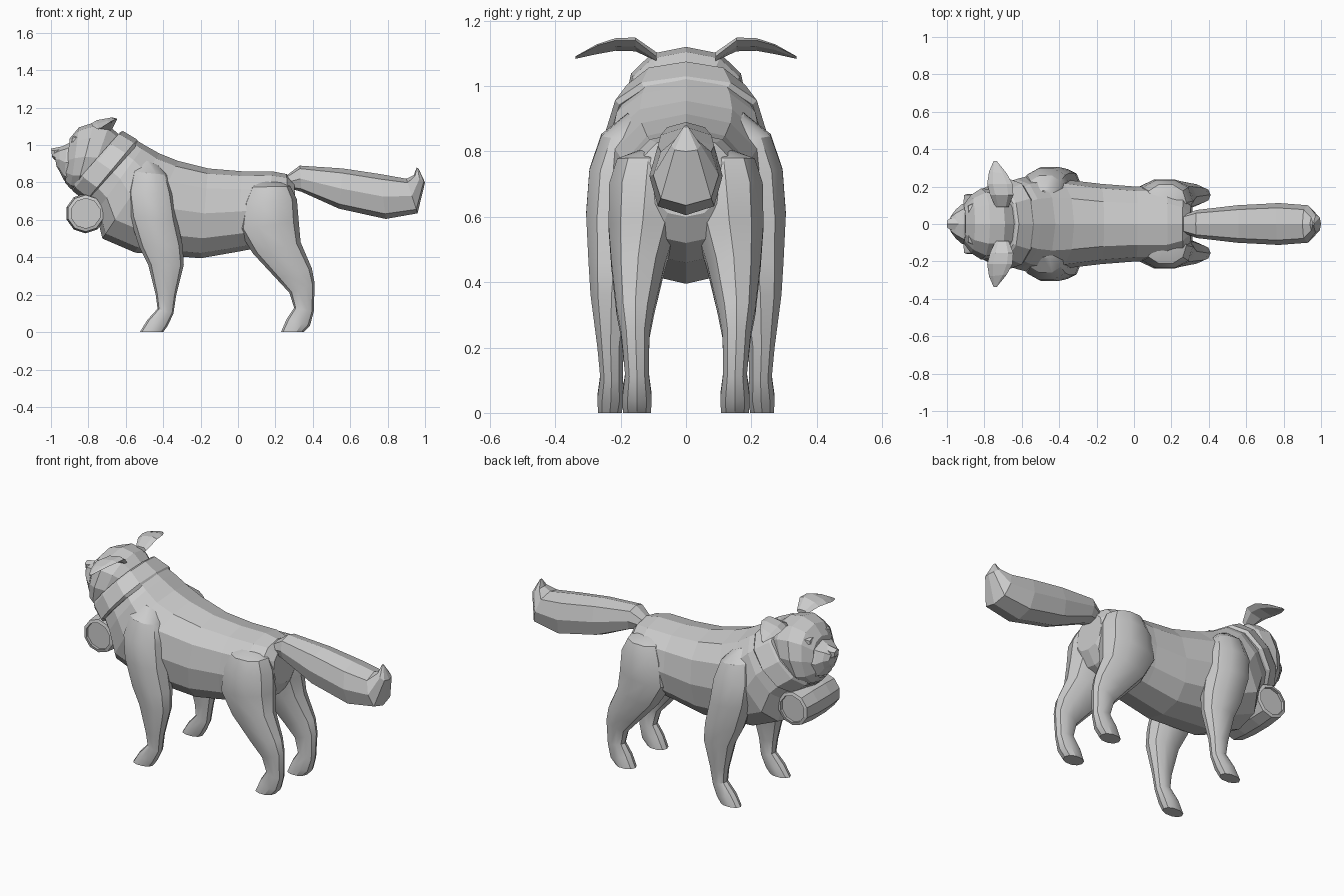
import bpy, bmesh, math
from mathutils import Vector


def loft(name, rings, sides=8, across=(0, 1, 0), power=0.85, phase=0.0, mirror=False):
    """Skin a chain of rings. Each ring = (edge point, opposite edge point, half width across)."""
    bm = bmesh.new()
    across = Vector(across)

    def rnd(v):
        return 0.0 if abs(v) < 1e-6 else math.copysign(abs(v) ** power, v)

    loops = []
    for p, q, w in rings:
        p, q = Vector(p), Vector(q)
        mid, half = (p + q) / 2, (p - q) / 2
        angles = [phase + 2 * math.pi * i / sides for i in range(sides)]
        loops.append([bm.verts.new(mid + half * rnd(math.cos(a)) + across * w * rnd(math.sin(a)))
                      for a in angles])
    for a, b in zip(loops, loops[1:]):
        for i in range(sides):
            j = (i + 1) % sides
            bm.faces.new((a[i], a[j], b[j], b[i]))
    bm.faces.new(loops[0])
    bm.faces.new(loops[-1])
    bmesh.ops.recalc_face_normals(bm, faces=bm.faces)
    me = bpy.data.meshes.new(name)
    bm.to_mesh(me)
    bm.free()
    ob = bpy.data.objects.new(name, me)
    bpy.context.collection.objects.link(ob)
    if mirror:
        m = ob.modifiers.new("mirror", 'MIRROR')
        m.use_axis = (False, True, False)
    return ob


def side(rows):
    """Rows of side-view (x1, z1, x2, z2, y, half width) to rings."""
    return [((a, y, b), (c, y, d), w) for a, b, c, d, y, w in rows]


# Torso, from neck to rump
loft("torso", side([
    (-.60, 1.06, -.84, .74, 0, .19),
    (-.50, 1.00, -.76, .64, 0, .24),
    (-.42, .955, -.725, .50, 0, .255),
    (-.32, .915, -.55, .425, 0, .245),
    (-.16, .875, -.20, .395, 0, .215),
    (.02, .86, .00, .43, 0, .20),
    (.18, .86, .16, .46, 0, .20),
    (.26, .845, .27, .52, 0, .16),
    (.30, .80, .315, .60, 0, .10)]), sides=12)

# Collar band
loft("collar", side([
    (-.63, 1.07, -.89, .775, 0, .195),
    (-.615, 1.075, -.885, .755, 0, .205),
    (-.54, 1.03, -.815, .70, 0, .245),
    (-.53, 1.01, -.80, .71, 0, .23)]), sides=12)

# Head with cheeks narrowing to the muzzle
loft("head", side([
    (-.63, 1.05, -.74, .80, 0, .15),
    (-.69, 1.105, -.81, .76, 0, .185),
    (-.77, 1.12, -.865, .755, 0, .19),
    (-.85, 1.095, -.895, .765, 0, .155),
    (-.90, 1.035, -.925, .80, 0, .10)]), sides=12)
loft("muzzle", side([
    (-.86, 1.04, -.88, .775, 0, .12),
    (-.915, 1.005, -.93, .81, 0, .105),
    (-.955, .985, -.955, .86, 0, .075),
    (-.985, .965, -.97, .885, 0, .045)]))
loft("nose", side([
    (-.93, .995, -.94, .93, 0, .03),
    (-.98, .985, -.98, .92, 0, .036),
    (-1.0, .98, -.993, .935, 0, .022)]), sides=6)
loft("brow", side([
    (-.82, 1.065, -.83, 1.0, .09, .045),
    (-.885, 1.045, -.89, 1.01, .07, .03)]), sides=6, mirror=True)

# Folded ears, root to tip
loft("ear", [
    ((-.74, .09, 1.09), (-.67, .09, 1.09), .015),
    ((-.77, .155, 1.115), (-.645, .155, 1.14), .016),
    ((-.785, .215, 1.115), (-.65, .215, 1.14), .014),
    ((-.775, .28, 1.10), (-.68, .27, 1.125), .010),
    ((-.75, .338, 1.085), (-.735, .338, 1.09), .003)],
    sides=6, across=(0, 0, 1), mirror=True)

# Legs, sunk into the shoulder or hip and running down to the paw
loft("front_leg", side([
    (-.52, .93, -.42, .89, .14, .04),
    (-.57, .86, -.375, .84, .175, .088),
    (-.595, .75, -.345, .74, .20, .10),
    (-.58, .62, -.325, .60, .21, .10),
    (-.53, .46, -.295, .46, .22, .082),
    (-.48, .36, -.29, .36, .228, .067),
    (-.44, .20, -.33, .20, .231, .042),
    (-.43, .125, -.345, .10, .228, .036),
    (-.485, .065, -.375, .035, .23, .043),
    (-.525, 0, -.40, 0, .233, .038)]), sides=10, power=.9, mirror=True)
loft("rear_leg", side([
    (.11, .81, .24, .80, .09, .05),
    (.06, .775, .28, .78, .115, .10),
    (.02, .69, .315, .71, .122, .118),
    (.0, .55, .325, .59, .132, .11),
    (.08, .42, .335, .48, .146, .086),
    (.21, .28, .395, .34, .155, .060),
    (.275, .21, .41, .26, .155, .045),
    (.30, .13, .405, .11, .15, .038),
    (.26, .07, .385, .035, .15, .047),
    (.23, 0, .35, 0, .15, .045)]), sides=10, power=.9, mirror=True)

# Bushy tail with upturned tip
loft("tail", side([
    (.25, .83, .27, .77, 0, .045),
    (.33, .89, .34, .75, 0, .075),
    (.56, .875, .54, .66, 0, .10),
    (.76, .845, .79, .605, 0, .112),
    (.90, .82, .96, .635, 0, .10),
    (.94, .84, 1.0, .80, 0, .045),
    (.955, .88, .965, .875, 0, .006)]), power=.75)

# Small keg under the collar, ends recessed
profile = [(-.145, .08), (-.16, .08), (-.155, .098), (-.06, .107),
           (.06, .107), (.155, .098), (.16, .08), (.145, .08)]
loft("keg", [((-.815 - r, y, .635), (-.815 + r, y, .635), r) for y, r in profile],
     sides=10, across=(0, 0, 1), power=1.0, phase=math.pi / 10)

# Soften the shallow facets, keep hard edges
bpy.ops.object.select_all(action='DESELECT')
for ob in bpy.data.objects:
    if ob.name in ("front_leg", "rear_leg"):
        ob.select_set(True)
        bpy.context.view_layer.objects.active = ob
bpy.ops.object.shade_smooth_by_angle(angle=math.radians(30))
